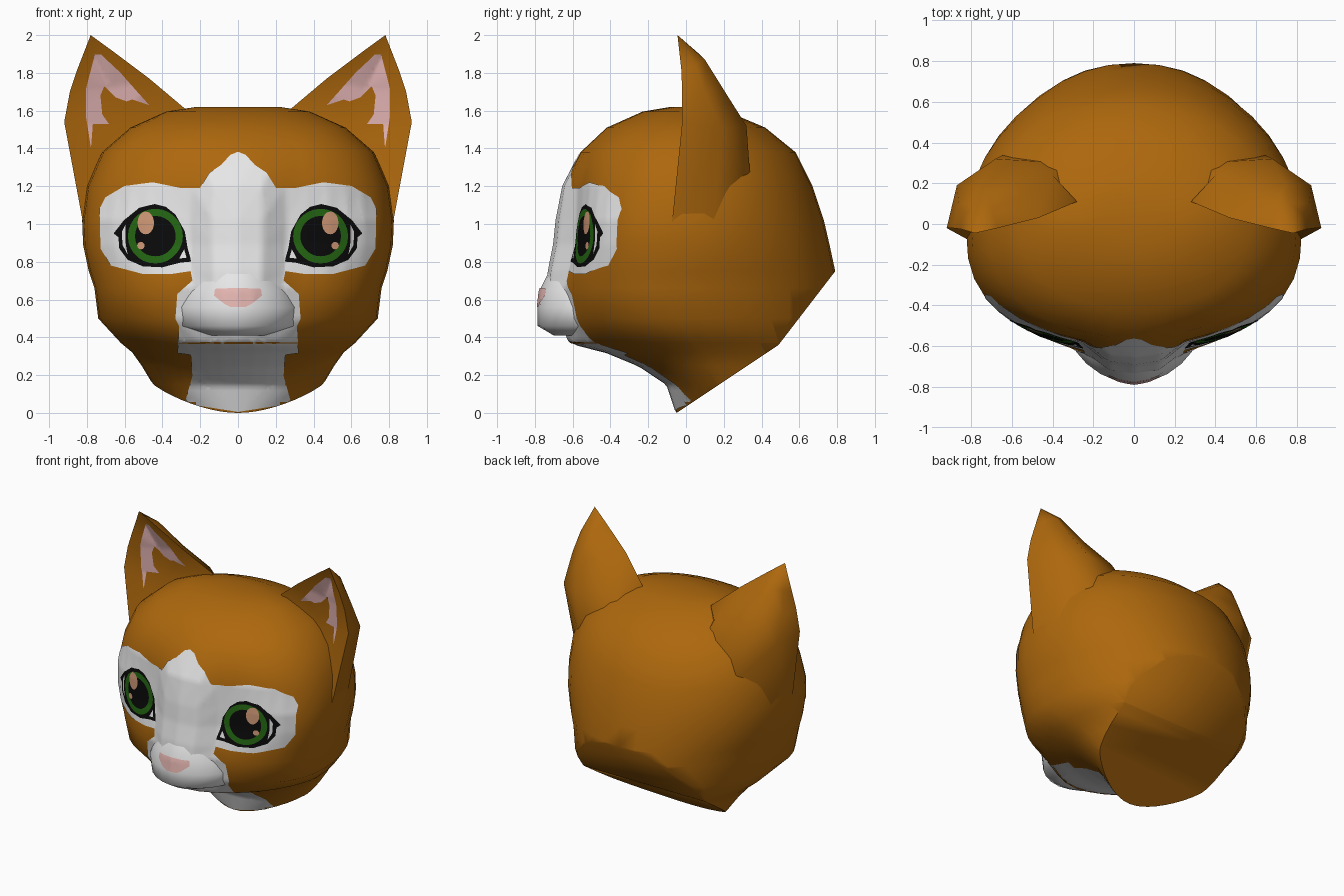
import bpy, bmesh, math
from mathutils import Vector
from mathutils.bvhtree import BVHTree

if "Cube" in bpy.data.objects:
    bpy.data.objects.remove(bpy.data.objects["Cube"])


def material(name, rgb):
    m = bpy.data.materials.new(name)
    m.diffuse_color = (*rgb, 1)
    m.use_nodes = True
    m.node_tree.nodes["Principled BSDF"].inputs["Base Color"].default_value = m.diffuse_color
    return m


ORANGE = material("orange fur", (0.42, 0.138, 0.004))
WHITE = material("white fur", (0.82, 0.82, 0.82))
BLACK = material("eye black", (0.003, 0.003, 0.003))
GREEN = material("iris green", (0.017, 0.13, 0.006))
TAN = material("eye highlight", (0.62, 0.31, 0.18))
PINK = material("ear pink", (0.78, 0.46, 0.46))
NOSE = material("nose pink", (0.82, 0.49, 0.46))


def finish(bm, name, mat, angle=50, mirror=False):
    me = bpy.data.meshes.new(name)
    bm.to_mesh(me)
    bm.free()
    me.materials.append(mat)
    ob = bpy.data.objects.new(name, me)
    bpy.context.collection.objects.link(ob)
    bpy.ops.object.select_all(action='DESELECT')
    ob.select_set(True)
    bpy.context.view_layer.objects.active = ob
    bpy.ops.object.shade_smooth_by_angle(angle=math.radians(angle))
    if mirror:
        ob.modifiers.new("mirror", 'MIRROR')
    return ob


def skin(bm, rings):
    """Join equal closed rings of vertices with quads."""
    n = len(rings[0])
    for a, b in zip(rings, rings[1:]):
        for i in range(n):
            j = (i + 1) % n
            bm.faces.new((a[i], a[j], b[j], b[i]))


def loft(levels, n, bump=None):
    """Stack of rings: (z, half width, front y, back y, y of widest point, front squareness)."""
    bm = bmesh.new()
    rings = []
    for z, w, f, b, c, p in levels:
        ring = []
        for i in range(n):
            a = 2 * math.pi * i / n
            s, k = math.sin(a), math.cos(a)
            s = 0 if abs(s) < 1e-6 else s
            x = w * s
            if k > 0:
                y = c + (f - c) * max(0, 1 - abs(s) ** p) ** (1 / p)
                y -= bump(x, z) if bump else 0
            else:
                y = c - (b - c) * k
            ring.append(bm.verts.new((x, y, z)))
        rings.append(ring)
    skin(bm, rings)
    bm.faces.new(rings[0])
    bm.faces.new(rings[-1])
    bmesh.ops.recalc_face_normals(bm, faces=bm.faces)
    return bm


# Head: stacked rings with a raised nose bridge
HEAD = [(0.00, 0.30, -0.05, 0.65, 0.25, 2), (0.15, 0.45, -0.10, 0.70, 0.21, 2),
        (0.25, 0.51, -0.25, 0.75, 0.16, 1.9), (0.32, 0.56, -0.42, 0.80, 0.10, 1.8),
        (0.37, 0.62, -0.61, 0.80, 0.05, 1.7), (0.50, 0.74, -0.62, 0.80, -0.05, 2.2),
        (0.66, 0.76, -0.64, 0.80, -0.06, 2.3), (0.75, 0.79, -0.62, 0.79, -0.05, 2.4),
        (0.89, 0.82, -0.585, 0.76, -0.03, 2.6), (1.02, 0.825, -0.58, 0.73, -0.02, 2.6),
        (1.20, 0.80, -0.58, 0.67, 0.0, 2.4), (1.38, 0.72, -0.55, 0.58, 0.0, 2.3),
        (1.51, 0.57, -0.42, 0.42, 0.0, 2.2), (1.595, 0.38, -0.23, 0.22, 0.0, 2),
        (1.62, 0.22, -0.08, 0.1, 0.0, 2)]


def bridge(x, z):
    return 0.115 * math.exp(-(x / 0.2) ** 4) * max(0, 1 - ((z - 0.88) / 0.52) ** 2)


bm = loft(HEAD, 40, bridge)
# Slanted neck opening, closed by two flat cuts
for co, no in (((0, -0.05, 0), (0, 0.36, -0.54)), ((0, 0.49, 0.36), (0, 0.39, -0.30))):
    bmesh.ops.bisect_plane(bm, geom=bm.verts[:] + bm.edges[:] + bm.faces[:], dist=1e-5,
                           plane_co=co, plane_no=no, clear_outer=True)
    bmesh.ops.holes_fill(bm, edges=[e for e in bm.edges if e.is_boundary], sides=0)
bmesh.ops.recalc_face_normals(bm, faces=bm.faces)
head_tree = BVHTree.FromBMesh(bm)
finish(bm, "head", ORANGE)

# Muzzle
MUZZLE = [(0.41, 0.17, -0.70, -0.42, -0.5, 1.9), (0.46, 0.31, -0.785, -0.4, -0.5, 1.8),
          (0.56, 0.33, -0.785, -0.4, -0.5, 1.8), (0.65, 0.29, -0.775, -0.4, -0.5, 1.8),
          (0.73, 0.24, -0.735, -0.4, -0.5, 2), (0.84, 0.16, -0.69, -0.4, -0.5, 2)]
bm = loft(MUZZLE, 24)
muzzle_tree = BVHTree.FromBMesh(bm)
finish(bm, "muzzle", WHITE, 60)

# Ears: rings run front inner, hollow, front outer, back outer, back middle, back inner
EAR = [[(.28, .10, 1.5), (.6, .06, 1.3), (.81, -.08, .95), (.79, .14, .95), (.64, .34, 1.25), (.35, .30, 1.45)],
       [(.28, .11, 1.61), (.62, .08, 1.5), (.92, -.02, 1.54), (.87, .19, 1.5), (.68, .32, 1.52), (.40, .24, 1.58)],
       [(.47, .03, 1.77), (.68, .05, 1.72), (.89, -.02, 1.7), (.86, .10, 1.7), (.74, .20, 1.71), (.55, .14, 1.74)],
       [(.67, -.02, 1.92), (.76, .01, 1.88), (.85, -.025, 1.82), (.83, .05, 1.84), (.77, .10, 1.87), (.70, .07, 1.9)]]
bm = bmesh.new()
rings = [[bm.verts.new(p) for p in ring] for ring in EAR]
skin(bm, rings)
tip = bm.verts.new((.78, -.045, 2.0))
for i in range(6):
    bm.faces.new((rings[-1][i], rings[-1][(i + 1) % 6], tip))
bm.faces.new(rings[0])
bm.normal_update()
bmesh.ops.triangulate(bm, faces=bm.faces)
bmesh.ops.recalc_face_normals(bm, faces=bm.faces)
ear_tree = BVHTree.FromBMesh(bm)
finish(bm, "ear", ORANGE, 65, mirror=True)


def patch(name, mat, outline, tree, lift, step=0.02):
    """Thin painted plate: a front-view outline laid on the surface and mirrored."""
    bm = bmesh.new()
    bm.faces.new([bm.verts.new((x, 0, z)) for x, z in outline])
    bm.normal_update()
    bmesh.ops.triangulate(bm, faces=bm.faces)
    for axis, k in ((Vector((1, 0, 0)), 0), (Vector((0, 0, 1)), 1)):
        lo, hi = min(p[k] for p in outline), max(p[k] for p in outline)
        for i in range(math.floor(lo / step) + 1, math.ceil(hi / step)):
            bmesh.ops.bisect_plane(bm, geom=bm.verts[:] + bm.edges[:] + bm.faces[:],
                                   dist=1e-6, plane_co=axis * (i * step), plane_no=axis)
    for v in bm.verts:
        x = v.co.x
        p, no, _, _ = tree.ray_cast(Vector((x + 1e-5, -3, v.co.z + 1e-5)), Vector((0, 1, 0)))
        if p is None:
            p, no, _, _ = tree.find_nearest(Vector((x, -0.1, v.co.z)))
        v.co = p + no * lift
        if abs(x) < 1e-4:
            v.co.x = 0
    bm.normal_update()
    for f in bm.faces:
        if f.normal.y > 0:
            f.normal_flip()
    finish(bm, name, mat, 60, mirror=True)


def oval(cx, cz, rx, rz, n=28):
    return [(cx + rx * math.cos(2 * math.pi * i / n), cz + rz * math.sin(2 * math.pi * i / n))
            for i in range(n)]


# White face mask and throat
patch("face_mask", WHITE, [(0, 1.38), (.04, 1.365), (.09, 1.31), (.15, 1.27), (.2, 1.19), (.3, 1.19),
      (.45, 1.22), (.6, 1.2), (.7, 1.14), (.73, 1.08), (.725, .87), (.67, .78), (.5, .735), (.35, .735),
      (.25, .75), (.24, .7), (.32, .63), (.33, .5), (.3, .44), (0, .44)], head_tree, 0.004)
patch("throat", WHITE, [(0, .46), (.31, .46), (.32, .32), (.25, .31), (.24, .2), (.275, .07),
      (.24, .045), (0, .006)], head_tree, 0.004)

# Eyes
patch("eye_outline", BLACK, [(.245, .80), (.265, .87), (.28, .96), (.33, 1.05), (.38, 1.09), (.44, 1.105),
      (.52, 1.085), (.6, 1.02), (.655, .95), (.63, .93), (.625, .87), (.58, .81), (.5, .775),
      (.4, .77), (.3, .795)], head_tree, 0.006)
patch("iris", GREEN, oval(.435, .935, .145, .145), head_tree, 0.0075)
patch("pupil", BLACK, oval(.435, .935, .107, .107), head_tree, 0.0085)
patch("large_highlight", TAN, oval(.485, 1.005, .043, .06, 20), head_tree, 0.0095)
patch("small_highlight", TAN, oval(.51, .885, .02, .02, 12), head_tree, 0.0095)
patch("outer_eye_white", WHITE, [(.59, 1.0), (.61, .96), (.607, .89), (.58, .84), (.592, .91)],
      head_tree, 0.0085)
patch("inner_eye_white", WHITE, [(.27, .82), (.283, .865), (.31, .815)], head_tree, 0.0085)

# Nose and inner ears
patch("nose", NOSE, [(0, .66), (.12, .655), (.125, .62), (.07, .575), (.04, .56), (0, .56)],
      muzzle_tree, 0.005)
patch("inner_ear", PINK, [(.725, 1.9), (.76, 1.9), (.805, 1.72), (.805, 1.56), (.78, 1.4), (.77, 1.53),
      (.685, 1.53), (.72, 1.58), (.73, 1.68), (.71, 1.73), (.645, 1.67), (.59, 1.65), (.56, 1.66),
      (.47, 1.63), (.515, 1.68), (.62, 1.8)], ear_tree, 0.005)
